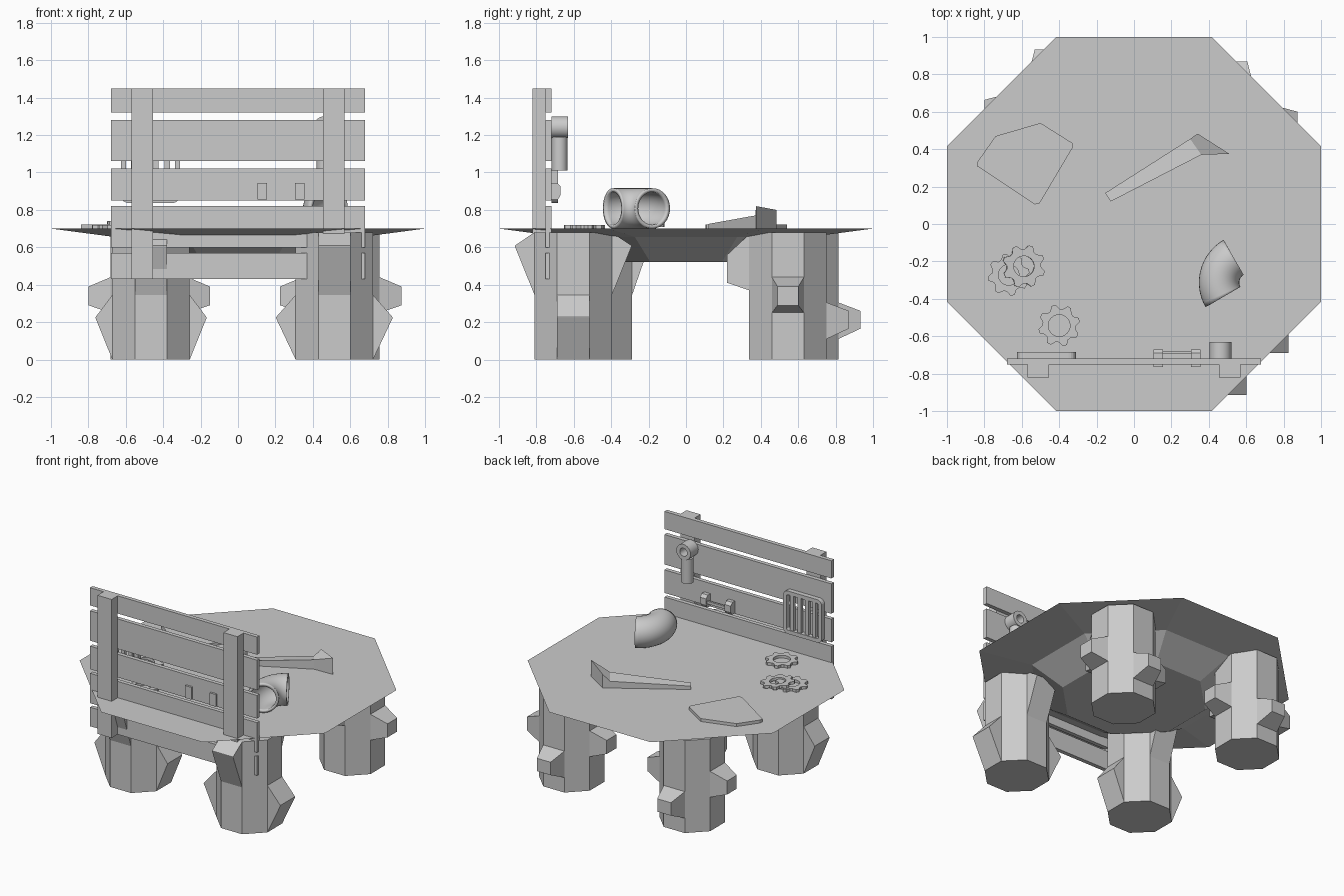
import bpy, bmesh, math
from mathutils import Matrix, Vector

cube = bpy.data.objects.get("Cube")
if cube:
    bpy.data.objects.remove(cube, do_unlink=True)

grey = bpy.data.materials.new("plain_grey")
grey.use_nodes = True
COLOUR = (0.6, 0.6, 0.6, 1)
grey.diffuse_color = COLOUR
grey.node_tree.nodes["Principled BSDF"].inputs["Base Color"].default_value = COLOUR


def finish(name, bm, smooth=False):
    bmesh.ops.recalc_face_normals(bm, faces=bm.faces)
    mesh = bpy.data.meshes.new(name)
    bm.to_mesh(mesh)
    bm.free()
    obj = bpy.data.objects.new(name, mesh)
    bpy.context.collection.objects.link(obj)
    mesh.materials.append(grey)
    if smooth:
        bpy.ops.object.select_all(action='DESELECT')
        obj.select_set(True)
        bpy.context.view_layer.objects.active = obj
        bpy.ops.object.shade_smooth_by_angle(angle=math.radians(35))
    return obj


def loft(bm, loops, caps=True, closed=False):
    """Skin a row of equal point loops."""
    rings = [[bm.verts.new(p) for p in loop] for loop in loops]
    n = len(rings[0])
    pairs = list(zip(rings, rings[1:])) + ([(rings[-1], rings[0])] if closed else [])
    for a, b in pairs:
        for i in range(n):
            j = (i + 1) % n
            bm.faces.new((a[i], a[j], b[j], b[i]))
    if caps and not closed:
        bm.faces.new(rings[0])
        bm.faces.new(rings[-1])


def box(bm, x, y, z):
    loft(bm, [[(x[0], y[0], h), (x[1], y[0], h), (x[1], y[1], h), (x[0], y[1], h)] for h in z])


def octagon(cx, cy, z, apothem):
    r = apothem / math.cos(math.pi / 8)
    return [(cx + r * math.cos((i + .5) * math.pi / 4),
             cy + r * math.sin((i + .5) * math.pi / 4), z) for i in range(8)]


def ring(bm, r_out, r_in, depth, matrix, n=32):
    """Open tube along local z."""
    section = [(r_out, 0), (r_out, depth), (r_in, depth), (r_in, 0)]
    loops = []
    for i in range(n):
        a = 2 * math.pi * i / n
        loops.append([matrix @ Vector((r * math.cos(a), r * math.sin(a), z)) for r, z in section])
    loft(bm, loops, closed=True)


# Table top with stepped underside
bm = bmesh.new()
loft(bm, [octagon(0, 0, z, a) for z, a in ((.70, 1), (.655, .66), (.52, .46))])
finish("table_top", bm)

# Legs: octagonal trunks with bulges on four sides
HALF = .207


def bulge(bm, cx, cy, turn, base, top, out, inset):
    spin = Matrix.Translation((cx, cy, 0)) @ Matrix.Rotation(turn * math.pi / 2, 4, 'Z')
    w = HALF * math.tan(math.pi / 8)
    loops = []
    for d, half, (lo, hi) in ((HALF - .02, w, base), (HALF, w, base), (HALF + out, w - inset, top)):
        loops.append([spin @ Vector((d, s * half, z)) for s, z in ((-1, lo), (1, lo), (1, hi), (-1, hi))])
    loft(bm, loops)


def leg(name, cx, cy, sides, out, inset):
    bm = bmesh.new()
    loft(bm, [octagon(cx, cy, z, HALF) for z in (0, .68)])
    for turn, (base, top) in enumerate(sides):
        bulge(bm, cx, cy, turn, base, top, out, inset)
    finish(name, bm)


low = ((0, .345), (.222, .226))
high = ((.345, .68), (.605, .609))
mid = ((.25, .44), (.29, .39))
foot = ((.11, .305), (.165, .26))
shoulder = ((.37, .67), (.41, .56))
leg("front_left_leg", .515, -.603, (low, high, low, high), .105, 0)
leg("front_right_leg", -.465, -.495, (low, high, low, high), .09, 0)
leg("back_left_leg", .55, .545, (mid, foot, mid, shoulder), .118, .03)
leg("back_right_leg", -.475, .608, (mid, foot, mid, shoulder), .118, .03)

# Slatted board along the front
for i, z in enumerate(((.43, .57), (.60, .82), (.85, 1.02), (1.06, 1.28), (1.32, 1.45))):
    bm = bmesh.new()
    box(bm, (-.68, .68), (-.75, -.72), z)
    finish("board_slat_%d" % (i + 1), bm)
for side, s in (("left", 1), ("right", -1)):
    bm = bmesh.new()
    box(bm, sorted((s * .455, s * .57)), (-.82, -.75), (.43, 1.45))
    finish("board_post_" + side, bm)

# Clips with a rod between them
bm = bmesh.new()
for x in (.13, .33):
    profile = [(-.765, .855), (-.685, .855), (-.67, .88), (-.67, .925), (-.69, .945), (-.765, .945)]
    loft(bm, [[(x + d, y, z) for y, z in profile] for d in (-.025, .025)])
box(bm, (.13, .33), (-.695, -.68), (.885, .905))
finish("clip_rack", bm)

# Grille: rounded square frame and bars
bm = bmesh.new()
loops = []
for i in range(24):
    a = (i // 6) * math.pi / 2 + (i % 6) * math.pi / 10
    q = (i // 6) * math.pi / 2 + math.pi / 4
    kx, kz = math.copysign(1, math.cos(q)), math.copysign(1, math.sin(q))
    loops.append([(-.468 + kx * .118 + r * math.cos(a), y, .995 + kz * .118 + r * math.sin(a))
                  for r, y in ((.04, -.72), (.04, -.685), (.012, -.685), (.012, -.72))])
loft(bm, loops, closed=True)
for i in range(4):
    x = -.468 + (i - 1.5) * .06
    box(bm, (x - .014, x + .014), (-.715, -.692), (.86, 1.13))
finish("grille", bm)

# Hanging pipe with a round eye
bm = bmesh.new()
eye = Matrix.Translation((.462, -.63, 1.242)) @ Matrix.Rotation(math.pi / 2, 4, 'X')
ring(bm, .058, .03, .09, eye)
bmesh.ops.create_cone(bm, cap_ends=True, segments=24, radius1=.042, radius2=.042, depth=.18,
                      matrix=Matrix.Translation((.462, -.676, 1.10)))
finish("hanging_pipe", bm, True)

# Elbow pipe lying on the table
bm = bmesh.new()
loops = []
for i in range(17):
    a = math.radians(120 + 90 * i / 16)
    loop = []
    for j in range(32):
        t = 2 * math.pi * j / 32
        r = .155 + .108 * math.cos(t)
        loop.append((.61 + r * math.cos(a), -.313 + r * math.sin(a), .808 + .108 * math.sin(t)))
    loops.append(loop)
loft(bm, loops, caps=False)
elbow = finish("elbow_pipe", bm, True)
wall = elbow.modifiers.new("wall", 'SOLIDIFY')
wall.thickness = .02
wall.offset = -1

# Scraper: slim handle flaring into a raised blade
bm = bmesh.new()
sections = (((-.155, .165, .725), (-.125, .12, .725)),
            ((.30, .455, .75), (.36, .37, .77)),
            ((.34, .483, .80), (.51, .375, .82)))
loft(bm, [[(p[0], p[1], .70), (q[0], q[1], .70), q, p] for p, q in sections])
finish("scraper", bm)

# Loose five-sided plate
bm = bmesh.new()
outline = [(-.74, .47), (-.5, .54), (-.325, .43), (-.33, .405), (-.505, .11), (-.53, .105), (-.84, .31), (-.835, .335)]
loft(bm, [[(x, y, z) for x, y in outline] for z in (.70, .722)])
finish("loose_plate", bm)


# Gears
def gear(name, centre, radius, hole, tilt, turn):
    matrix = (Matrix.Translation(centre) @ Matrix.Rotation(math.radians(tilt), 4, 'Y')
              @ Matrix.Rotation(math.radians(turn), 4, 'Z'))
    bm = bmesh.new()
    loops = []
    for i in range(32):
        a = 2 * math.pi * i / 32
        r = radius if i % 4 < 2 else radius * .8
        loops.append([matrix @ Vector((d * math.cos(a), d * math.sin(a), z))
                      for d, z in ((r, 0), (r, .02), (hole, .02), (hole, 0))])
    loft(bm, loops, closed=True)
    finish(name, bm)


gear("gear_single", (-.4, -.543, .70), .112, .058, 0, 10)
gear("gear_lower", (-.67, -.272, .70), .112, .055, 0, 5)
gear("gear_upper", (-.59, -.226, .712), .115, .055, 5, 20)
